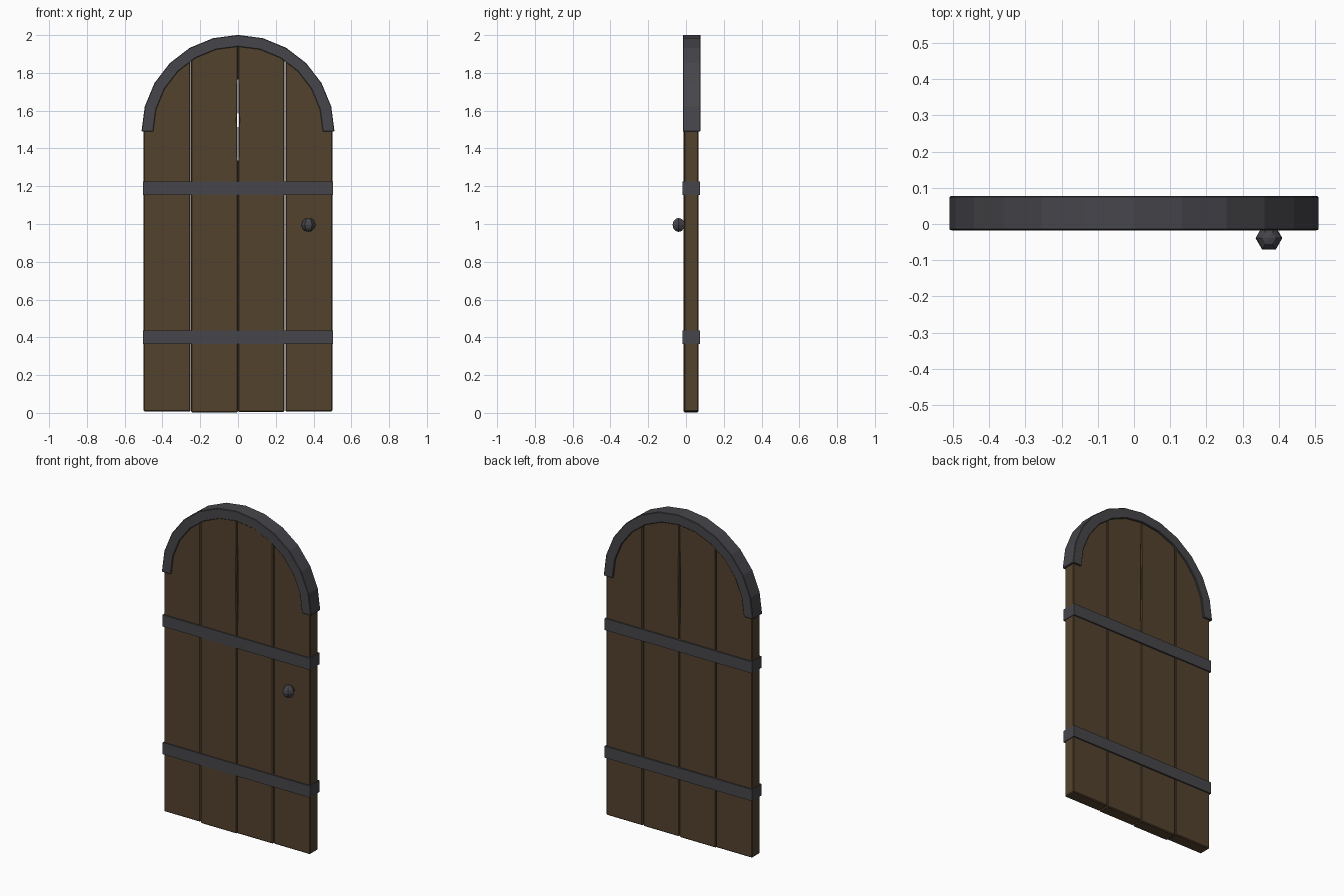
import bpy, bmesh, math
from mathutils import Matrix

cube = bpy.data.objects.get("Cube")
if cube:
    bpy.data.objects.remove(cube)

SPRING = 1.49      # height where the arch begins
STEPS = 12         # arch segments


def material(name, rgb):
    m = bpy.data.materials.new(name)
    m.use_nodes = True
    m.diffuse_color = (*rgb, 1)
    m.node_tree.nodes["Principled BSDF"].inputs["Base Color"].default_value = (*rgb, 1)
    return m


wood = material("dark_wood", (0.086, 0.055, 0.027))
iron = material("dark_iron", (0.061, 0.061, 0.070))


def add_object(name, bm, mat, bevel=0):
    bmesh.ops.recalc_face_normals(bm, faces=bm.faces)
    mesh = bpy.data.meshes.new(name)
    bm.to_mesh(mesh)
    bm.free()
    mesh.materials.append(mat)
    obj = bpy.data.objects.new(name, mesh)
    bpy.context.collection.objects.link(obj)
    if bevel:
        mod = obj.modifiers.new("soft_edges", 'BEVEL')
        mod.width = bevel
        mod.segments = 1
        mod.limit_method = 'ANGLE'
        mod.angle_limit = math.radians(40)
    return obj


def extrude_outline(name, outline, y0, y1, mat, bevel=0):
    """Solid made from an x-z outline pulled from y0 to y1."""
    bm = bmesh.new()
    face = bm.faces.new([bm.verts.new((x, y0, z)) for x, z in outline])
    new = bmesh.ops.extrude_face_region(bm, geom=[face])["geom"]
    verts = [v for v in new if isinstance(v, bmesh.types.BMVert)]
    bmesh.ops.translate(bm, verts=verts, vec=(0, y1 - y0, 0))
    return add_object(name, bm, mat, bevel)


def arc(radius):
    angles = [math.pi * i / STEPS for i in range(STEPS + 1)]
    return [(radius * math.cos(a), SPRING + radius * math.sin(a)) for a in angles]


def arch_height(x, radius=0.5):
    return SPRING + math.sqrt(max(radius ** 2 - x ** 2, 0)) - 0.015


# Planks: tops follow the arch, each sits at a slightly different depth
planks = [
    ("plank_far_right", -0.5, -0.251, 0.008, -0.010),
    ("plank_mid_right", -0.249, -0.0005, 0.003, -0.012),
    ("plank_mid_left", 0.0005, 0.247, 0.006, -0.011),
    ("plank_far_left", 0.251, 0.5, 0.008, -0.010),
]
for name, x0, x1, bottom, front in planks:
    outline = [(x0, bottom), (x1, bottom)]
    # The two middle boards bow apart, leaving a thin slit
    if name == "plank_mid_right":
        outline += [(x1, 1.28), (x1 - 0.004, 1.55), (x1, 1.82)]
    for i in range(7):
        x = x1 + (x0 - x1) * i / 6
        outline.append((x, arch_height(x * 0.98)))
    if name == "plank_mid_left":
        outline += [(x0, 1.82), (x0 + 0.004, 1.55), (x0, 1.28)]
    extrude_outline(name, outline, front, front + 0.077, wood, 0.005)

# Iron arch band
extrude_outline("arch_band", arc(0.511) + arc(0.449)[::-1], -0.017, 0.077, iron, 0.003)

# Iron straps wrapping the door
for name, z in (("lower_strap", 0.40), ("upper_strap", 1.19)):
    extrude_outline(name, [(-0.504, z - 0.036), (0.504, z - 0.036),
                           (0.504, z + 0.036), (-0.504, z + 0.036)], -0.018, 0.075, iron)

# Door knob with a point of the hexagon facing forward
bm = bmesh.new()
bmesh.ops.create_uvsphere(bm, u_segments=6, v_segments=6, radius=0.037)
bmesh.ops.rotate(bm, verts=bm.verts, matrix=Matrix.Rotation(math.radians(30), 3, 'Z'))
bmesh.ops.translate(bm, verts=bm.verts, vec=(0.373, -0.039, 0.995))
add_object("door_knob", bm, iron)
